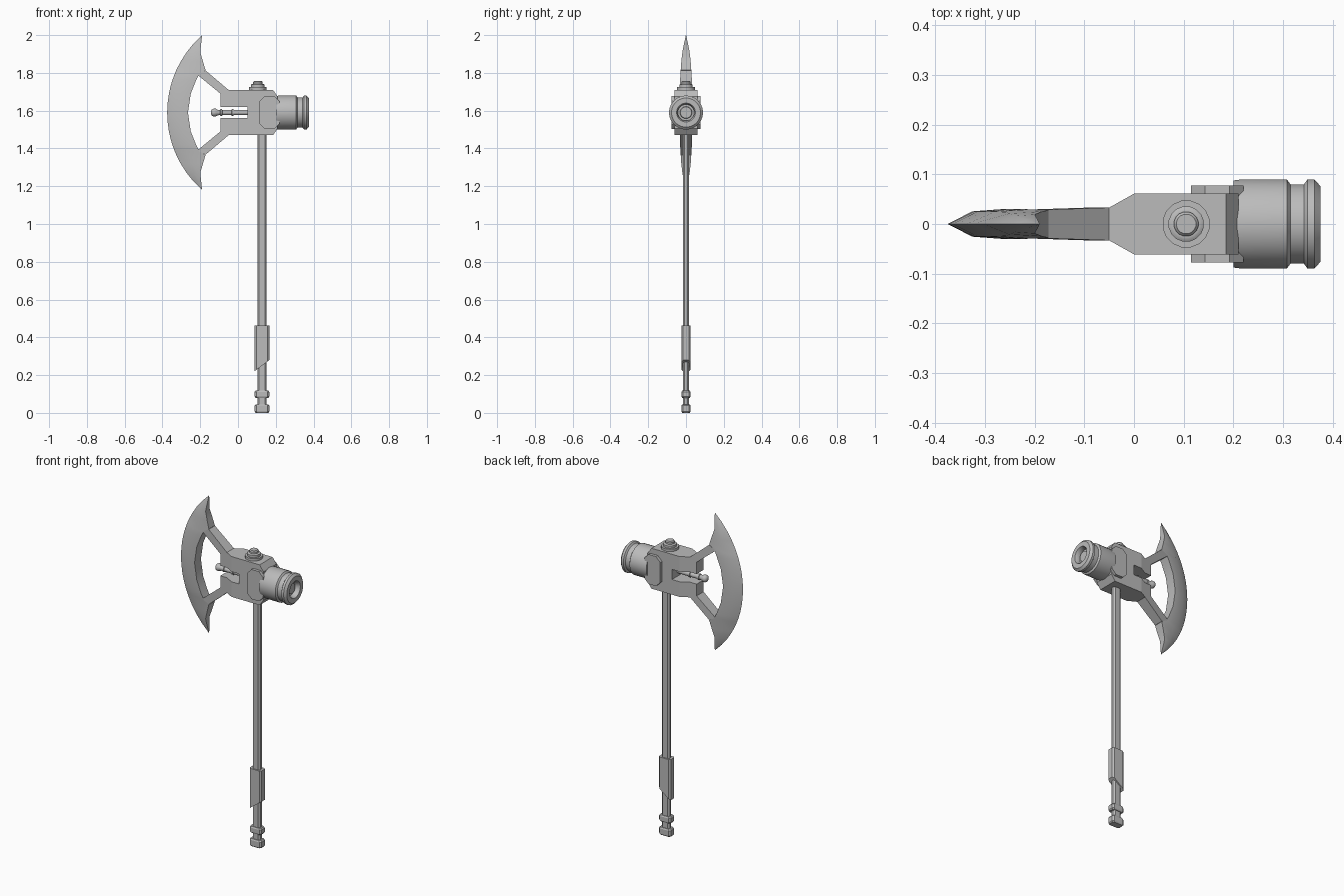
import bpy, bmesh, math
from mathutils import Vector, Matrix

cube = bpy.data.objects.get("Cube")
if cube:
    bpy.data.objects.remove(cube, do_unlink=True)

MID = 1.59     # height of the head's centre line
SHAFT_X = 0.127

steel = bpy.data.materials.new("grey steel")
steel.use_nodes = True
GREY = (0.5, 0.5, 0.5, 1)
steel.diffuse_color = GREY
steel.node_tree.nodes["Principled BSDF"].inputs["Base Color"].default_value = GREY


def finish(name, bm, smooth=0):
    bmesh.ops.remove_doubles(bm, verts=bm.verts, dist=0.0002)
    bmesh.ops.recalc_face_normals(bm, faces=bm.faces)
    for f in bm.faces:
        f.smooth = smooth > 0
    mesh = bpy.data.meshes.new(name)
    bm.to_mesh(mesh)
    bm.free()
    mesh.materials.append(steel)
    if smooth:
        mesh.set_sharp_from_angle(angle=math.radians(smooth))
    obj = bpy.data.objects.new(name, mesh)
    bpy.context.collection.objects.link(obj)
    return obj


def loft(bm, rings):
    """Skin closed rings of points, capping both ends."""
    rows = [[bm.verts.new(p) for p in ring] for ring in rings]
    n = len(rows[0])
    for a, b in zip(rows, rows[1:]):
        for i in range(n):
            j = (i + 1) % n
            bm.faces.new((a[i], a[j], b[j], b[i]))
    bm.faces.new(rows[0])
    bm.faces.new(rows[-1])


def lathe(name, profile, origin, along_x=False, sides=32):
    """Turn (distance, radius) points about z or x."""
    bm = bmesh.new()
    rings = []
    for d, r in profile:
        ring = []
        for i in range(sides):
            a = math.tau * (i + 0.5) / sides
            u, v = r * math.cos(a), r * math.sin(a)
            ring.append(Vector((d, u, v) if along_x else (u, v, d)) + Vector(origin))
        rings.append(ring)
    loft(bm, rings)
    return finish(name, bm, 35)


def prism(bm, outline, half):
    """Extrude an x-z outline symmetrically in y."""
    loft(bm, [[(x, y, MID + z) for x, z in outline] for y in (-half, half)])


def octagon(hx, hy, c):
    return [(hx, hy - c), (hx - c, hy), (c - hx, hy), (-hx, hy - c),
            (-hx, c - hy), (c - hx, -hy), (hx - c, -hy), (hx, c - hy)]


def bar(name, levels):
    """Upright octagonal bar from (height, half width, half depth, slope)."""
    bm = bmesh.new()
    loft(bm, [[(SHAFT_X + x, y, z + s * x) for x, y in octagon(hx, hy, 0.009)]
              for z, hx, hy, s in levels])
    return finish(name, bm)


# Crescent blade: a wedge section swept along the cutting arc
def lerp_table(table, t):
    for (a, va), (b, vb) in zip(table, table[1:]):
        if t <= b:
            return va + (vb - va) * (t - a) / (b - a)
    return table[-1][1]


BACK = [(0, -0.265), (0.1, -0.25), (0.17, -0.222), (0.2, -0.207),
        (0.225, -0.172), (0.32, -0.2), (0.41, -0.19)]
THICK = [(0, 0.03), (0.19, 0.03), (0.26, 0.026), (0.33, 0.018), (0.41, 0.0006)]
bm = bmesh.new()
steps = [0, 0.05, 0.1, 0.14, 0.17, 0.2, 0.225, 0.27, 0.32, 0.365, 0.409]
rings = []
for dz in [-s for s in reversed(steps[1:])] + steps:
    t = abs(dz)
    edge = 0.172 - math.sqrt(0.547 ** 2 - dz ** 2)
    back, h = lerp_table(BACK, t), lerp_table(THICK, t)
    ridge = edge + (back - edge) * 0.45
    rings.append([(x, y, MID + dz) for x, y in
                  ((edge, 0), (ridge, 0.85 * h), (back, h), (back, -h), (ridge, -0.85 * h))])
loft(bm, rings)
finish("crescent_blade", bm, 25)

# Head block with slotted jaw and the two blade arms, tapering toward the blade
upper = [(0.05, 0.03), (-0.093, 0.03), (-0.093, 0.1), (-0.215, 0.2),
         (-0.172, 0.223), (-0.05, 0.12), (0.185, 0.12), (0.21, 0.085)]
bm = bmesh.new()
prism(bm, upper + [(x, -z) for x, z in reversed(upper)], 0.061)
for cut in (-0.05, 0.0):
    bmesh.ops.bisect_plane(bm, geom=bm.verts[:] + bm.edges[:] + bm.faces[:],
                           plane_co=(cut, 0, 0), plane_no=(1, 0, 0))
for v in bm.verts:
    if v.co.x < -0.04:
        v.co.y = math.copysign(0.029 if v.co.x < -0.16 else 0.033, v.co.y)
finish("head_block", bm)

# Raised cheek plates on both sides
bm = bmesh.new()
prism(bm, [(0.1675 + x, z) for x, z in octagon(0.0525, 0.088, 0.028)], 0.078)
finish("cheek_plates", bm)

# Hammer barrel with groove, rim and recessed face
lathe("hammer_barrel", [(0.2, 0.088), (0.215, 0.09), (0.308, 0.09), (0.315, 0.08),
                        (0.342, 0.08), (0.349, 0.09), (0.363, 0.09), (0.375, 0.077),
                        (0.375, 0.05), (0.36, 0.043), (0.345, 0.043), (0.345, 0.032),
                        (0.355, 0.03)], (0, 0, MID), True)

# Pin lying in the jaw slot
lathe("jaw_pin", [(-0.143, 0.008), (-0.138, 0.017), (-0.13, 0.021), (-0.118, 0.021),
                  (-0.108, 0.015), (-0.095, 0.014), (-0.093, 0.018), (-0.085, 0.018),
                  (-0.083, 0.014), (-0.035, 0.014), (-0.033, 0.018), (-0.025, 0.018),
                  (-0.023, 0.014), (0.06, 0.014)], (0, 0, MID), True, 16)

# Stepped bolt on top
lathe("top_bolt", [(1.7, 0.048), (1.724, 0.048), (1.724, 0.036), (1.738, 0.036),
                   (1.742, 0.03), (1.742, 0.025), (1.752, 0.025), (1.758, 0.02)],
      (0.105, 0, 0), sides=16)

# Shaft, grip with slanted lower end, collar and pommel
bar("shaft", [(0.03, 0.025, 0.016, 0), (1.5, 0.025, 0.016, 0)])
bar("grip", [(0.25, 0.039, 0.024, 0.75), (0.462, 0.039, 0.024, 0)])
for part, low, high in (("collar", 0.08, 0.118), ("pommel", 0.0, 0.045)):
    bar(part, [(low, 0.034, 0.02, 0), (low + 0.007, 0.039, 0.024, 0),
               (high - 0.007, 0.039, 0.024, 0), (high, 0.034, 0.02, 0)])
